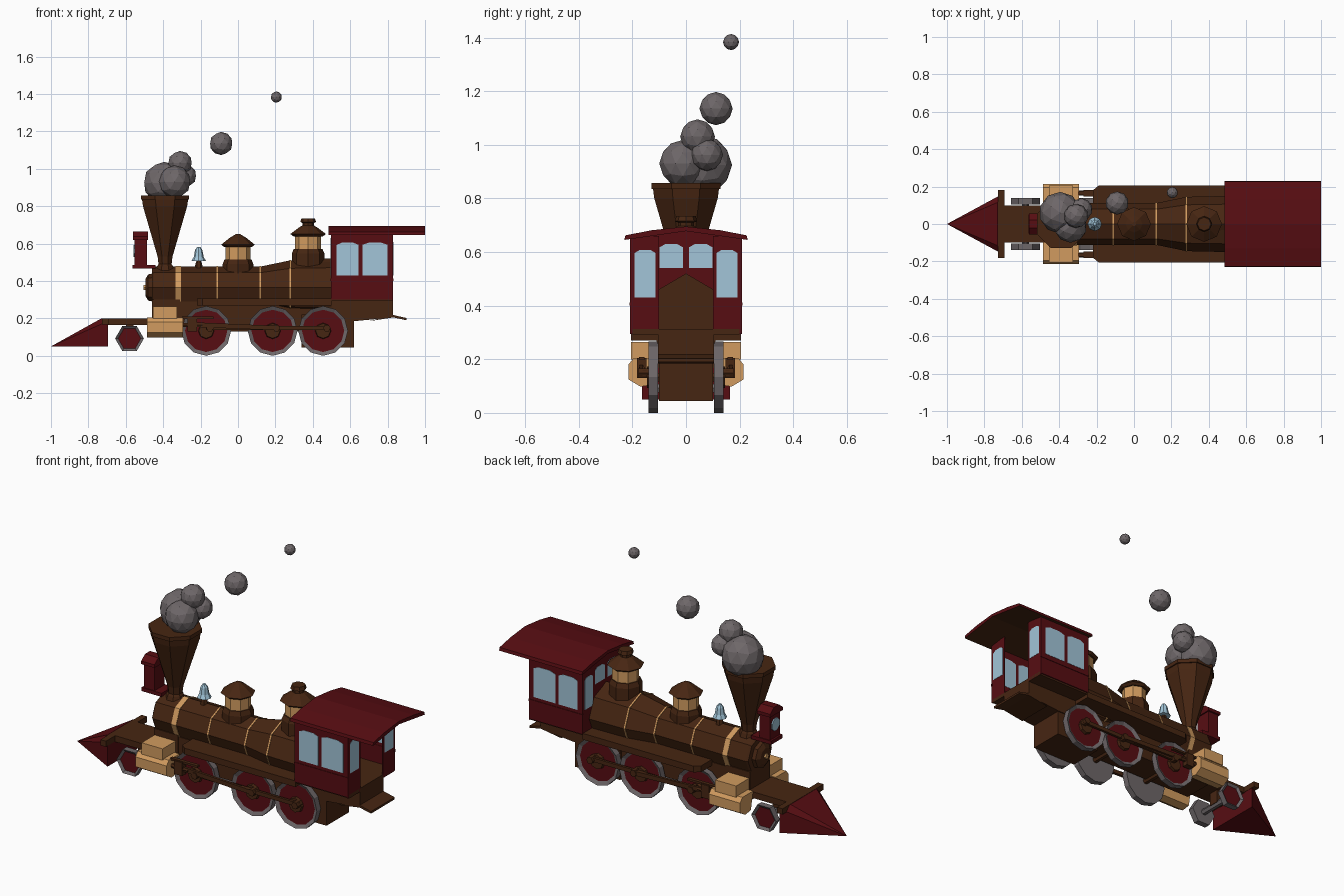
import bpy, bmesh, math
from mathutils import Vector

if "Cube" in bpy.data.objects:
    bpy.data.objects.remove(bpy.data.objects["Cube"])


def material(name, rgb):
    m = bpy.data.materials.new(name)
    m.diffuse_color = (*rgb, 1)
    m.use_nodes = True
    m.node_tree.nodes["Principled BSDF"].inputs["Base Color"].default_value = m.diffuse_color
    return m


BROWN = material("dark_brown", (0.062, 0.019, 0.006))
RED = material("deep_red", (0.095, 0.004, 0.006))
BRASS = material("brass_tan", (0.64, 0.33, 0.115))
GREY = material("smoke_grey", (0.155, 0.135, 0.14))
BLUE = material("glass_blue", (0.36, 0.56, 0.69))


def finish(name, bm, *mats):
    bmesh.ops.recalc_face_normals(bm, faces=bm.faces)
    me = bpy.data.meshes.new(name)
    bm.to_mesh(me)
    bm.free()
    for m in mats:
        me.materials.append(m)
    ob = bpy.data.objects.new(name, me)
    bpy.context.collection.objects.link(ob)
    return ob


def place(axis, u, v, t):
    # map a profile point (u, v) and depth t to space, for the extrusion axis
    return {'x': Vector((t, u, v)), 'y': Vector((u, t, v)), 'z': Vector((u, v, t))}[axis]


def prism(name, axis, pts, a, b, mat):
    bm = bmesh.new()
    rings = [[bm.verts.new(place(axis, u, v, t)) for u, v in pts] for t in (a, b)]
    n = len(pts)
    for r in rings:
        bm.faces.new(r)
    for i in range(n):
        j = (i + 1) % n
        bm.faces.new((rings[0][i], rings[0][j], rings[1][j], rings[1][i]))
    return finish(name, bm, mat)


def box(name, x0, x1, y0, y1, z0, z1, mat):
    return prism(name, 'x', [(y0, z0), (y1, z0), (y1, z1), (y0, z1)], x0, x1, mat)


def lathe(name, axis, u, v, steps, n, mat, turn=0.0, sy=1.0):
    # steps: (depth along axis, radius)
    bm = bmesh.new()
    rings = []
    for t, r in steps:
        rings.append([bm.verts.new(place(axis, u + r * math.cos(turn + 2 * math.pi * i / n),
                                         v + sy * r * math.sin(turn + 2 * math.pi * i / n), t))
                      for i in range(n)])
    bm.faces.new(rings[0])
    bm.faces.new(rings[-1])
    for p, q in zip(rings, rings[1:]):
        for i in range(n):
            j = (i + 1) % n
            bm.faces.new((p[i], p[j], q[j], q[i]))
    return finish(name, bm, mat)


def wheel(name, x, z, r, s, n, rim):
    # grey disc whose outer face is recessed inside the tyre and coloured red
    ob = lathe(name, 'y', x, z, [(s * 0.105, r), (s * 0.14, r)], n, GREY)
    ob.data.materials.append(RED)
    bm = bmesh.new()
    bm.from_mesh(ob.data)
    face = max(bm.faces, key=lambda f: s * f.calc_center_median().y)
    bmesh.ops.inset_region(bm, faces=[face], thickness=rim, depth=-0.001)
    for vert in face.verts:
        vert.co.y -= s * 0.010
    face.material_index = 1
    bm.to_mesh(ob.data)
    bm.free()


def pane(name, axis, u0, u1, z0, z1, t):
    # window glass with a slightly arched top, standing just proud of the wall
    w = u1 - u0
    pts = [(u0, z0), (u1, z0), (u1, z1 - 0.012), (u1 - w * .25, z1),
           (u0 + w * .25, z1), (u0, z1 - 0.012)]
    prism(name, axis, pts, t - 0.0045, t + 0.0045, BLUE)


# boiler, smokebox and firebox
AX = 0.365
lathe("boiler", 'x', 0, AX, [(-0.46, 0.105), (-0.45, 0.112), (0.12, 0.112), (0.28, 0.145), (0.50, 0.15)], 8, BROWN)
lathe("smokebox_door", 'x', 0, AX, [(-0.495, 0.045), (-0.48, 0.07), (-0.455, 0.075)], 8, BROWN)
lathe("door_knob", 'x', 0, AX, [(-0.505, 0.015), (-0.49, 0.015)], 6, BRASS)
for i, (x, w, r) in enumerate([(-0.32, 0.015, 0.115), (-0.11, 0.004, 0.114),
                               (0.12, 0.004, 0.115), (0.28, 0.004, 0.148)]):
    lathe(f"boiler_band_{i}", 'x', 0, AX, [(x - w, r), (x + w, r)], 8, BRASS)
prism("backhead", 'x', [(0, 0.52), (0.102, 0.46), (0.102, 0.28), (0.06, 0.23), (-0.06, 0.23),
                        (-0.102, 0.28), (-0.102, 0.46)], 0.45, 0.60, BROWN)

# smokestack
lathe("smokestack", 'z', -0.39, 0, [(0.45, 0.055), (0.48, 0.045), (0.49, 0.038), (0.53, 0.043),
                                    (0.80, 0.128), (0.835, 0.133), (0.835, 0.14), (0.857, 0.14)],
      8, BROWN, math.pi / 8)

# steam dome and sand dome
for name, x, dz, r in (("front_dome", 0.0, 0.0, 1.0), ("rear_dome", 0.375, 0.057, 1.06)):
    lathe(name + "_base", 'z', x, 0, [(0.44, 0.082 * r), (0.49 + dz, 0.082 * r), (0.515 + dz, 0.072 * r)], 8, BROWN)
    lathe(name + "_ring", 'z', x, 0, [(0.513 + dz, 0.066 * r), (0.585 + dz, 0.066 * r)], 8, BRASS)
    lathe(name + "_cap", 'z', x, 0, [(0.582 + dz, 0.075 * r), (0.594 + dz, 0.09 * r),
                                     (0.63 + dz, 0.045 * r), (0.65 + dz, 0.012)], 8, BROWN)
lathe("rear_dome_knob", 'z', 0.375, 0, [(0.68, 0.03), (0.71, 0.03), (0.715, 0.042), (0.735, 0.036)], 8, BROWN)

# bell on its post
lathe("bell_post", 'z', -0.21, 0, [(0.465, 0.022), (0.49, 0.018), (0.515, 0.01)], 6, BROWN)
lathe("bell", 'z', -0.21, 0, [(0.508, 0.038), (0.53, 0.026), (0.565, 0.02), (0.582, 0.008)], 8, BLUE)

# headlamp
box("lamp_bracket", -0.565, -0.44, -0.05, 0.05, 0.466, 0.486, RED)
box("lamp_body", -0.553, -0.487, -0.045, 0.045, 0.486, 0.625, RED)
prism("lamp_cap", 'x', [(-0.056, 0.62), (0.056, 0.62), (0.056, 0.638), (0.022, 0.664),
                        (-0.022, 0.664), (-0.056, 0.638)], -0.562, -0.48, RED)
lathe("lamp_lens", 'x', 0, 0.56, [(-0.56, 0.036), (-0.552, 0.036)], 8, BLUE, math.pi / 8)

# chassis, running boards and ash pan
box("main_frame", -0.45, 0.62, -0.085, 0.085, 0.13, 0.29, BROWN)
box("front_deck", -0.72, -0.42, -0.10, 0.10, 0.165, 0.20, BROWN)
box("smokebox_saddle", -0.46, -0.31, -0.09, 0.09, 0.19, 0.30, BROWN)
box("ash_pan", 0.34, 0.62, -0.10, 0.10, 0.045, 0.22, BROWN)
prism("rear_frame", 'y', [(0.48, 0.30), (0.83, 0.30), (0.83, 0.205), (0.62, 0.185), (0.48, 0.185)], -0.105, 0.105, BROWN)
prism("rear_step", 'y', [(0.70, 0.185), (0.83, 0.218), (0.90, 0.202), (0.90, 0.190), (0.83, 0.205)], -0.105, 0.105, BROWN)
prism("running_board", 'z', [(-0.22, -0.18), (-0.19, -0.205), (0.50, -0.205), (0.50, 0.205),
                             (-0.19, 0.205), (-0.22, 0.18)], 0.27, 0.305, BROWN)

# pilot wedge and buffer beam
bm = bmesh.new()
tip, bl, br, tl, tr, cl, cr = [bm.verts.new(c) for c in (
    (-1, 0, 0.05), (-0.695, -0.165, 0.05), (-0.695, 0.165, 0.05), (-0.73, -0.115, 0.20),
    (-0.73, 0.115, 0.20), (-0.695, -0.165, 0.185), (-0.695, 0.165, 0.185))]
for f in ((tip, bl, br), (tip, tl, tr), (tip, bl, cl), (tip, cl, tl), (tip, cr, br),
          (tip, tr, cr), (bl, br, cr, cl), (tl, cl, cr, tr)):
    bm.faces.new(f)
finish("pilot_wedge", bm, RED)
box("buffer_beam", -0.727, -0.693, -0.182, 0.182, 0.168, 0.20, BROWN)

# running gear on both sides
DRIVERS = (-0.17, 0.185, 0.455)
R = 0.133
for s, side in ((-1, "near"), (1, "far")):
    for i, x in enumerate(DRIVERS):
        wheel(f"driving_wheel_{side}_{i}", x, R, R, s, 12, 0.02)
        lathe(f"wheel_hub_{side}_{i}", 'y', x, R, [(s * 0.12, 0.045), (s * 0.145, 0.04)], 8, BROWN)
        lathe(f"crank_pin_{side}_{i}", 'y', x + 0.02, 0.148, [(s * 0.13, 0.02), (s * 0.178, 0.02)], 6, BROWN)
    wheel(f"pilot_wheel_{side}", -0.58, 0.092, 0.077, s, 6, 0.016)
    y0, y1 = sorted((s * 0.148, s * 0.162))
    box(f"coupling_rod_{side}", -0.17, 0.49, y0, y1, 0.138, 0.16, BROWN)
    y0, y1 = sorted((s * 0.160, s * 0.174))
    prism(f"main_rod_{side}", 'y', [(-0.26, 0.155), (0.21, 0.136), (0.21, 0.16), (-0.26, 0.18)], y0, y1, BROWN)
    lathe(f"piston_rod_{side}", 'x', s * 0.165, 0.165, [(-0.30, 0.013), (-0.19, 0.013)], 6, BROWN)
    box(f"crosshead_{side}", -0.27, -0.22, min(s * .148, s * .182), max(s * .148, s * .182), 0.13, 0.205, BROWN)
    box(f"slide_bar_{side}", -0.30, -0.13, min(s * .155, s * .175), max(s * .155, s * .175), 0.197, 0.209, BROWN)
    # steam cylinder with valve chest
    prism(f"steam_cylinder_{side}", 'x', [(s * 0.10, 0.205), (s * 0.195, 0.205), (s * 0.215, 0.18),
                                          (s * 0.215, 0.125), (s * 0.17, 0.098), (s * 0.12, 0.105)],
          -0.487, -0.293, BRASS)
    box(f"valve_chest_{side}", -0.455, -0.325, min(s * .09, s * .205), max(s * .09, s * .205), 0.20, 0.264, BRASS)
for i, x in enumerate(DRIVERS + (-0.58,)):
    lathe(f"axle_{i}", 'y', x, R if i < 3 else 0.092, [(-0.11, 0.018), (0.11, 0.018)], 6, GREY if i == 3 else BROWN)
box("pilot_truck", -0.60, -0.56, -0.03, 0.03, 0.09, 0.17, BROWN)

# cab walls with windows
box("cab_floor", 0.50, 0.83, -0.20, 0.20, 0.292, 0.312, BROWN)
prism("cab_front_wall", 'x', [(-0.205, 0.30), (0.205, 0.30), (0.205, 0.65), (0, 0.683), (-0.205, 0.65)], 0.497, 0.503, RED)
for s, side in ((-1, "near"), (1, "far")):
    y0, y1 = sorted((s * 0.202, s * 0.208))
    box(f"cab_side_{side}", 0.497, 0.83, y0, y1, 0.30, 0.655, RED)
    box(f"cab_sill_{side}", 0.495, 0.832, min(s * .2, s * .211), max(s * .2, s * .211), 0.40, 0.412, RED)
    pane(f"side_window_front_{side}", 'y', 0.527, 0.645, 0.43, 0.605, s * 0.205)
    pane(f"side_window_rear_{side}", 'y', 0.665, 0.80, 0.43, 0.605, s * 0.205)
    y0, y1 = sorted((s * 0.10, s * 0.208))
    box(f"cab_rear_panel_{side}", 0.824, 0.83, y0, y1, 0.295, 0.66, RED)
    for name, a, b, z0, z1, x in (("rear_window", .113, .192, .43, .608, .827),
                                  ("front_window", .118, .19, .43, .608, .50),
                                  ("front_centre_window", .012, .098, .54, .63, .50)):
        a, b = sorted((s * a, s * b))
        pane(f"{name}_{side}", 'x', a, b, z0, z1, x)

# cab roof, brown underneath
roof = prism("cab_roof", 'x', [(-0.23, 0.645), (0, 0.678), (0.23, 0.645), (0.226, 0.662), (0.13, 0.681),
                               (0, 0.695), (-0.13, 0.681), (-0.226, 0.662)], 0.485, 1.0, RED)
roof.data.materials.append(BROWN)
for p in roof.data.polygons:
    p.material_index = 1 if p.normal.z < -0.8 else 0

# smoke puffs
for i, (x, y, z, r) in enumerate([(-0.395, 0.06, 0.925, 0.112), (-0.34, -0.012, 0.93, 0.088),
                                  (-0.31, 0.043, 1.03, 0.065), (-0.282, 0.078, 0.962, 0.06),
                                  (-0.09, 0.112, 1.135, 0.062), (0.205, 0.168, 1.383, 0.03)]):
    bm = bmesh.new()
    bmesh.ops.create_icosphere(bm, subdivisions=2, radius=r)
    bmesh.ops.translate(bm, verts=bm.verts, vec=(x, y, z))
    finish(f"smoke_puff_{i}", bm, GREY)
